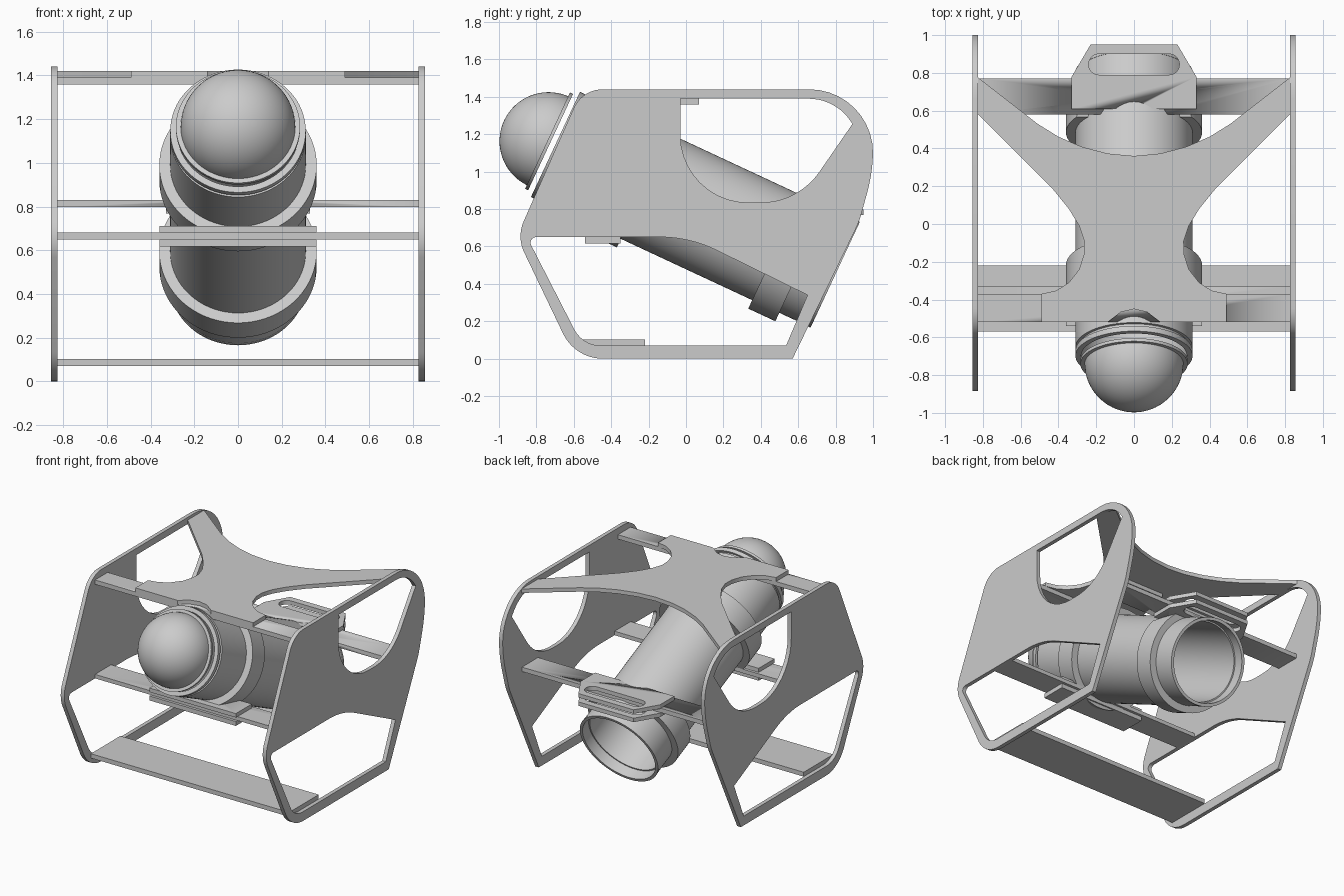
import bpy, bmesh, math
from mathutils import Matrix, Vector

if "Cube" in bpy.data.objects:
    bpy.data.objects.remove(bpy.data.objects["Cube"])

# Tube axis: local z runs forward and up at 25 degrees
AXIS = Matrix.Translation((0, 0, 0.82)) @ Matrix.Rotation(math.radians(65), 4, 'X')


def finish(ob, angle=30):
    bpy.ops.object.select_all(action='DESELECT')
    ob.select_set(True)
    bpy.context.view_layer.objects.active = ob
    bpy.ops.object.shade_smooth_by_angle(angle=math.radians(angle))


def rounded(points, steps=10):
    """Polygon with an optional fillet radius as third value of each point."""
    out, n = [], len(points)
    for i, p in enumerate(points):
        c = Vector(p[:2])
        r = p[2] if len(p) > 2 else 0
        if not r:
            out.append(c)
            continue
        a = (Vector(points[i - 1][:2]) - c).normalized()
        b = (Vector(points[(i + 1) % n][:2]) - c).normalized()
        half = a.angle(b) / 2
        centre = c + (a + b).normalized() * (r / math.sin(half))
        t = r / math.tan(half)
        u, v = c + a * t - centre, c + b * t - centre
        total = u.angle_signed(v)
        for k in range(steps + 1):
            out.append(centre + Matrix.Rotation(-total * k / steps, 2) @ u)
    return out


def prism(name, loops, low, high, matrix=Matrix()):
    """Flat plate with holes, extruded from low to high along local z."""
    cu = bpy.data.curves.new(name, 'CURVE')
    cu.dimensions, cu.fill_mode, cu.extrude = '2D', 'BOTH', (high - low) / 2
    for loop in loops:
        pts = rounded(loop)
        sp = cu.splines.new('POLY')
        sp.points.add(len(pts) - 1)
        for q, p in zip(sp.points, pts):
            q.co = (p.x, p.y, 0, 1)
        sp.use_cyclic_u = True
    ob = bpy.data.objects.new(name, cu)
    bpy.context.collection.objects.link(ob)
    bpy.ops.object.select_all(action='DESELECT')
    ob.select_set(True)
    bpy.context.view_layer.objects.active = ob
    bpy.ops.object.convert(target='MESH')
    ob = bpy.context.view_layer.objects.active
    bm = bmesh.new()
    bm.from_mesh(ob.data)
    bmesh.ops.remove_doubles(bm, verts=bm.verts, dist=1e-5)
    bmesh.ops.transform(bm, verts=bm.verts,
                        matrix=matrix @ Matrix.Translation((0, 0, (low + high) / 2)))
    bmesh.ops.recalc_face_normals(bm, faces=bm.faces)
    bm.to_mesh(ob.data)
    bm.free()
    finish(ob)
    return ob


def box(name, hx, y0, y1, z0, z1):
    return prism(name, [[(-hx, y0), (hx, y0), (hx, y1), (-hx, y1)]], z0, z1)


def revolve(name, profile, cut_z=None, closed=True):
    """Spin (distance along axis, radius) points around the tube axis."""
    bm = bmesh.new()
    vs = [bm.verts.new((r, 0, t)) for t, r in profile]
    pairs = list(zip(vs, vs[1:])) + ([(vs[-1], vs[0])] if closed else [])
    es = [bm.edges.new(p) for p in pairs]
    bmesh.ops.spin(bm, geom=vs + es, cent=(0, 0, 0), axis=(0, 0, 1),
                   angle=math.tau, steps=72, use_duplicate=False)
    bmesh.ops.remove_doubles(bm, verts=bm.verts, dist=1e-5)
    bmesh.ops.transform(bm, verts=bm.verts, matrix=AXIS)
    if cut_z is not None:
        bmesh.ops.bisect_plane(bm, geom=bm.verts[:] + bm.edges[:] + bm.faces[:],
                               plane_co=(0, 0, cut_z), plane_no=(0, 0, 1), clear_outer=True)
        bmesh.ops.holes_fill(bm, edges=[e for e in bm.edges if e.is_boundary])
    bmesh.ops.recalc_face_normals(bm, faces=bm.faces)
    me = bpy.data.meshes.new(name)
    bm.to_mesh(me)
    bm.free()
    ob = bpy.data.objects.new(name, me)
    bpy.context.collection.objects.link(ob)
    finish(ob)
    return ob


# Side plates with two openings each
outer = [(-0.556, 1.44, 0.17), (1.0, 1.44, 0.34), (1.0, 1.0, 0.9), (0.925, 0.73, 0.5),
         (0.57, 0), (-0.593, 0, 0.235), (-0.905, 0.651, 0.2)]
lower = [(-0.85, 0.65, 0.03), (0.02, 0.65, 0.69), (0.65, 0.34), (0.535, 0.07),
         (-0.553, 0.07, 0.16)]
upper = [(-0.03, 1.39), (0.80, 1.39, 0.27), (0.89, 1.255), (0.60, 0.835, 0.38),
         (-0.03, 0.835, 0.36)]
TO_YZ = Matrix(((0, 0, 1, 0), (1, 0, 0, 0), (0, 1, 0, 0), (0, 0, 0, 1)))
for side, a, b in (("left", -0.855, -0.825), ("right", 0.825, 0.855)):
    prism(side + "_side_plate", [outer, lower, upper], a, b, TO_YZ)

# Top cross plate with a notch for the tube
half = [(0.07, -0.467), (0.14, -0.52), (0.49, -0.52), (0.49, -0.37), (0.41, -0.352),
        (0.345, -0.31), (0.29, -0.24), (0.265, -0.16), (0.263, -0.09), (0.29, -0.01),
        (0.345, 0.08), (0.43, 0.185), (0.825, 0.58), (0.825, 0.775), (0.51, 0.53),
        (0.40, 0.462), (0.28, 0.41), (0.14, 0.373)]
cross = [(0, -0.45)] + half + [(0, 0.36)] + [(-x, y) for x, y in reversed(half)]
prism("top_cross_plate", [cross], 1.39, 1.42)
box("top_rear_tab", 0.2, -0.1, 0.07, 1.36, 1.39)

# Cross bars and brackets
box("bottom_bar", 0.825, -0.57, -0.22, 0.07, 0.103)
pierced = [
    box("top_front_bar", 0.825, -0.52, -0.37, 1.357, 1.39),
    box("middle_front_bar", 0.825, -0.52, -0.33, 0.65, 0.68),
    box("front_bracket_lower", 0.36, -0.54, -0.35, 0.617, 0.65),
    box("front_bracket_upper", 0.36, -0.54, -0.35, 0.68, 0.71),
    box("rear_bar", 0.825, 0.58, 0.77, 0.797, 0.83),
]
bracket = [(-0.33, 0.61), (0.33, 0.61), (0.33, 0.78), (0.23, 0.95), (-0.23, 0.95), (-0.33, 0.78)]
slot = [(-0.24, 0.79, 0.054), (0.24, 0.79, 0.054), (0.24, 0.90, 0.054), (-0.24, 0.90, 0.054)]
for part, z in (("upper", 0.83), ("lower", 0.767)):
    pierced.append(prism("rear_bracket_" + part, [bracket, slot], z, z + 0.03))

# Clear the tube bore out of everything it passes through
cutter = revolve("bore_cutter", [(-1.0, 0), (-1.0, 0.30), (0.9, 0.30), (0.9, 0)], closed=False)
cutter.hide_render = True
for ob in pierced:
    mod = ob.modifiers.new("bore", 'BOOLEAN')
    mod.operation, mod.object, mod.solver = 'DIFFERENCE', cutter, 'EXACT'
    bpy.context.view_layer.objects.active = ob
    bpy.ops.object.modifier_apply(modifier=mod.name)
bpy.data.objects.remove(cutter)

# Hollow tube with a groove near its front and a stepped rear mouth
revolve("tube", [(-0.88, 0.29), (-0.88, 0.312), (-0.865, 0.312), (-0.865, 0.31), (0.72, 0.31),
                 (0.72, 0.293), (0.74, 0.293), (0.74, 0.31), (0.77, 0.31), (0.77, 0.28),
                 (-0.80, 0.28), (-0.80, 0.29)])

# Clamp collars around the tube; the rear one stops below its bracket
revolve("front_collar", [(0.24, 0.305), (0.24, 0.36), (0.40, 0.36), (0.40, 0.305)])
revolve("rear_collar", [(-0.695, 0.305), (-0.695, 0.36), (-0.535, 0.36), (-0.535, 0.305)], cut_z=0.767)

# Dome window with its flange
T = 0.811


def arc(r, start, end):
    return [(T + r * math.sin(math.radians(a)), r * math.cos(math.radians(a)))
            for a in [start + (end - start) * k / 20 for k in range(21)]]


revolve("dome", [(T - 0.012, 0.25), (T - 0.012, 0.284), (T + 0.006, 0.284), (T + 0.006, 0.262)]
        + arc(0.262, 2, 90) + arc(0.25, 90, 0), closed=True)
